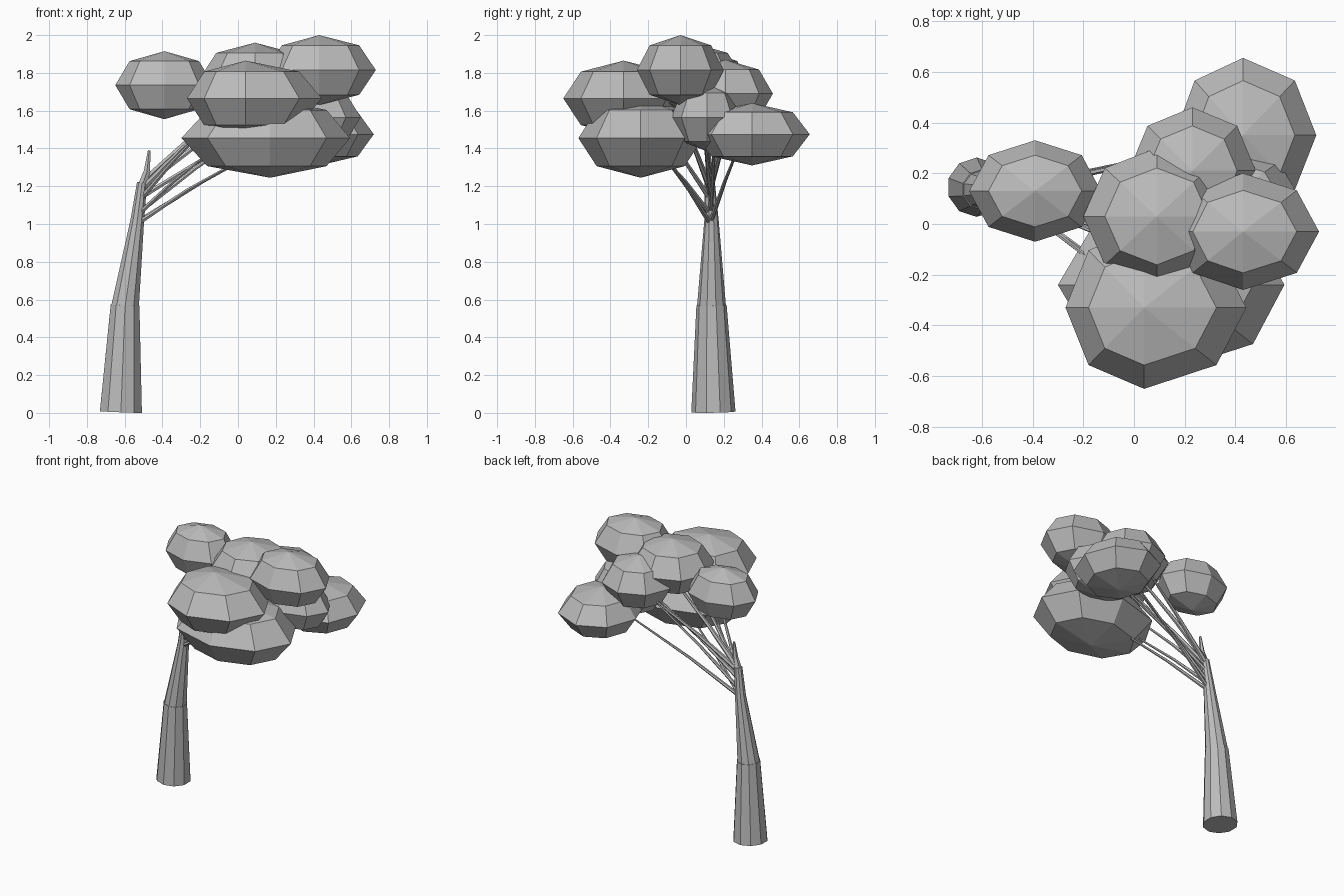
import bpy
import bmesh
from math import cos, sin, pi, tau
from mathutils import Vector

cube = bpy.data.objects.get("Cube")
if cube:
    bpy.data.objects.remove(cube, do_unlink=True)

grey = bpy.data.materials.new("plain_grey")
grey.use_nodes = True
colour = (0.5, 0.5, 0.5, 1)
grey.diffuse_color = colour
grey.node_tree.nodes["Principled BSDF"].inputs["Base Color"].default_value = colour


def finish(name, bm):
    """Turn a bmesh into a flat-shaded object."""
    bmesh.ops.recalc_face_normals(bm, faces=bm.faces)
    mesh = bpy.data.meshes.new(name)
    bm.to_mesh(mesh)
    bm.free()
    mesh.materials.append(grey)
    obj = bpy.data.objects.new(name, mesh)
    bpy.context.collection.objects.link(obj)
    return obj


def tube(name, path, radii, sides):
    """Tapered tube with rings square to the path."""
    bm = bmesh.new()
    pts = [Vector(p) for p in path]
    rings = []
    for i, (p, r) in enumerate(zip(pts, radii)):
        d = (pts[min(i + 1, len(pts) - 1)] - pts[max(i - 1, 0)]).normalized()
        u = Vector((0, 1, 0)).cross(d).normalized()
        v = d.cross(u)
        angles = [tau * (k + 0.5) / sides for k in range(sides)]
        rings.append([bm.verts.new(p + r * (u * cos(a) + v * sin(a))) for a in angles])
    for lower, upper in zip(rings, rings[1:]):
        for k in range(sides):
            n = (k + 1) % sides
            bm.faces.new((lower[k], lower[n], upper[n], upper[k]))
    bm.faces.new(rings[0])
    bm.faces.new(rings[-1])
    return finish(name, bm)


def leaf_clump(name, centre, size, right_stretch=1.0):
    """Squashed eight-sided sphere; the +x half can be stretched."""
    bm = bmesh.new()
    bmesh.ops.create_uvsphere(bm, u_segments=8, v_segments=4, radius=1)
    for v in bm.verts:
        if v.co.x > 0:
            v.co.x *= right_stretch
        v.co = Vector(c + a * s for c, a, s in zip(centre, v.co, size))
    return finish(name, bm)


# Trunk: thick base section, leaning upper section and a bare tip
tube("trunk_base", [(-0.62, 0.145, 0.005), (-0.598, 0.135, 0.57)], (0.117, 0.08), 10)
tube("trunk_upper",
     [(-0.598, 0.135, 0.56), (-0.533, 0.135, 1.02), (-0.508, 0.125, 1.22)],
     (0.077, 0.038, 0.028), 10)
tube("trunk_tip", [(-0.508, 0.125, 1.2), (-0.482, 0.12, 1.28), (-0.47, 0.12, 1.39)],
     (0.027, 0.019, 0.008), 6)

# Foliage clumps
leaf_clump("outer_clump", (-0.39, 0.13, 1.735), (0.26, 0.2, 0.18))
leaf_clump("front_clump", (0.04, -0.33, 1.665), (0.31, 0.32, 0.2), 1.3)
leaf_clump("lower_front_clump", (0.17, -0.24, 1.455), (0.47, 0.33, 0.21), 0.9)
leaf_clump("crown_clump", (0.43, -0.03, 1.815), (0.28, 0.23, 0.185), 1.07)
leaf_clump("middle_clump", (0.09, 0.03, 1.775), (0.29, 0.27, 0.185))
leaf_clump("rear_clump", (0.23, 0.21, 1.69), (0.25, 0.25, 0.18))
leaf_clump("back_left_clump", (0.43, 0.35, 1.475), (0.27, 0.305, 0.165), 1.07)
leaf_clump("inner_clump", (0.38, 0.11, 1.565), (0.27, 0.19, 0.18))

# Thin branches: height on the trunk, tip position, root radius
branches = [
    (1.00, (0.05, -0.12, 1.36), 0.014),
    (1.01, (0.25, 0.30, 1.46), 0.014),
    (1.05, (-0.12, -0.16, 1.40), 0.014),
    (1.06, (0.15, 0.16, 1.55), 0.014),
    (1.13, (-0.12, -0.18, 1.56), 0.015),
    (1.14, (0.22, 0.09, 1.56), 0.015),
    (1.18, (-0.05, -0.05, 1.62), 0.018),
    (1.20, (0.10, 0.26, 1.62), 0.018),
    (1.22, (0.03, 0.08, 1.68), 0.02),
]
for i, (height, tip, radius) in enumerate(branches):
    root = Vector((-0.533 + (height - 1.02) * 0.14, 0.13, height))
    end = Vector(tip)
    bend = root.lerp(end, 0.45) + Vector((0, 0, 0.015))
    tube(f"branch_{i + 1}", [root, bend, end], (radius, radius * 0.7, radius * 0.4), 6)
